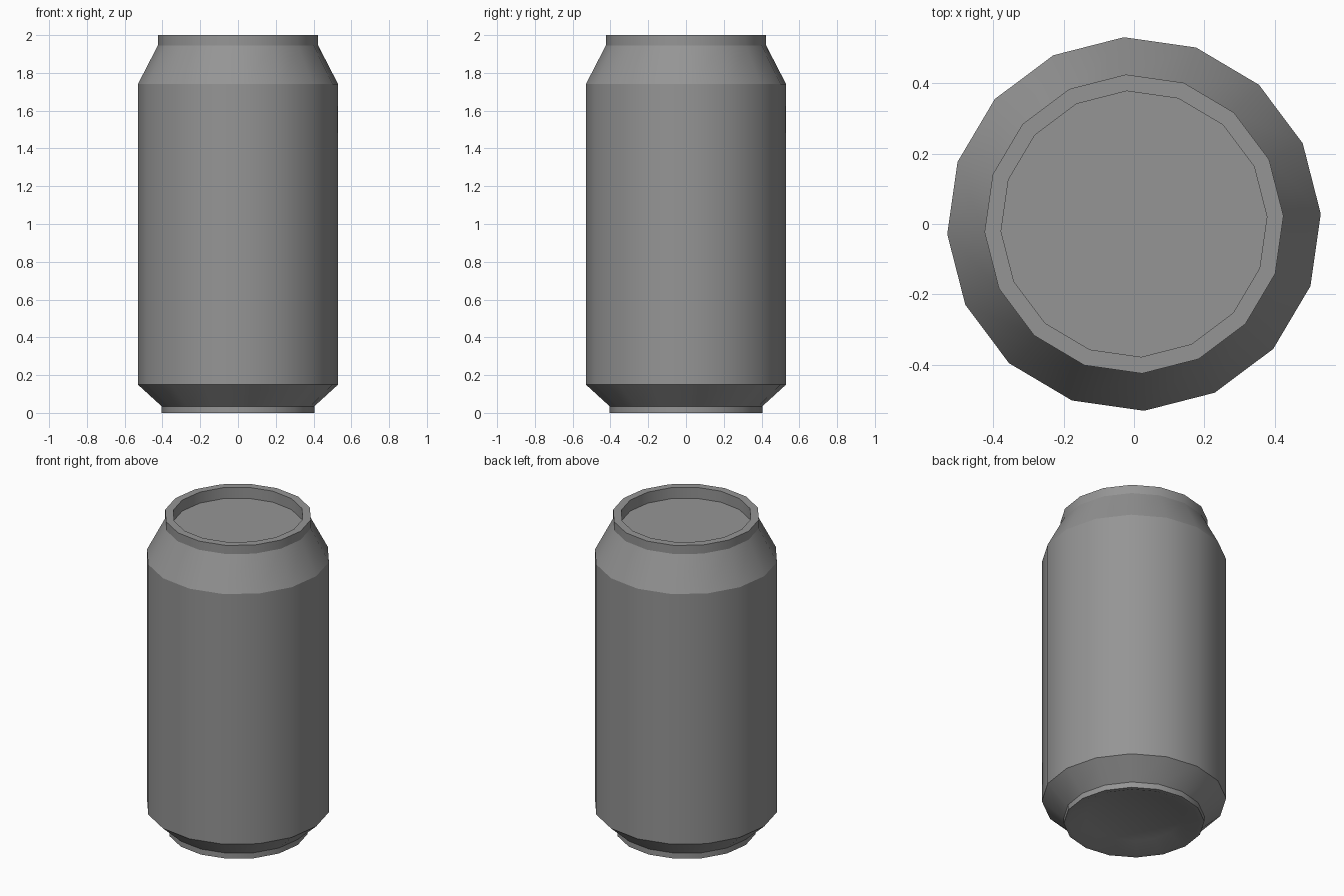
import bpy
import bmesh
import math

SIDES = 16
TURN = math.radians(3.1)

cube = bpy.data.objects.get("Cube")
if cube:
    bpy.data.objects.remove(cube, do_unlink=True)

# Plain grey metal
metal = bpy.data.materials.new("grey_metal")
metal.use_nodes = True
grey = (0.3, 0.3, 0.3, 1.0)
metal.diffuse_color = grey
metal.node_tree.nodes["Principled BSDF"].inputs["Base Color"].default_value = grey


def lathe(name, profile):
    """Spin a (radius, height) profile round z and cap both ends."""
    bm = bmesh.new()
    rings = []
    for r, z in profile:
        angles = [TURN + math.tau * i / SIDES for i in range(SIDES)]
        rings.append([bm.verts.new((r * math.cos(a), r * math.sin(a), z)) for a in angles])
    for low, high in zip(rings, rings[1:]):
        for i in range(SIDES):
            j = (i + 1) % SIDES
            bm.faces.new((low[i], low[j], high[j], high[i]))
    bm.faces.new(rings[0][::-1])
    bm.faces.new(rings[-1])
    mesh = bpy.data.meshes.new(name)
    bm.to_mesh(mesh)
    bm.free()
    mesh.materials.append(metal)
    obj = bpy.data.objects.new(name, mesh)
    bpy.context.collection.objects.link(obj)
    bpy.ops.object.select_all(action='DESELECT')
    obj.select_set(True)
    bpy.context.view_layer.objects.active = obj
    bpy.ops.object.shade_smooth_by_angle(angle=math.radians(25))
    return obj


# Can: recessed base, foot ring, body, shoulder, rim, recessed lid
lathe("can", [
    (0.28, 0.04), (0.38, 0.0),
    (0.405, 0.0), (0.405, 0.035),
    (0.531, 0.15), (0.531, 1.74),
    (0.425, 1.945), (0.425, 2.0),
    (0.378, 2.0), (0.378, 1.93),
])
